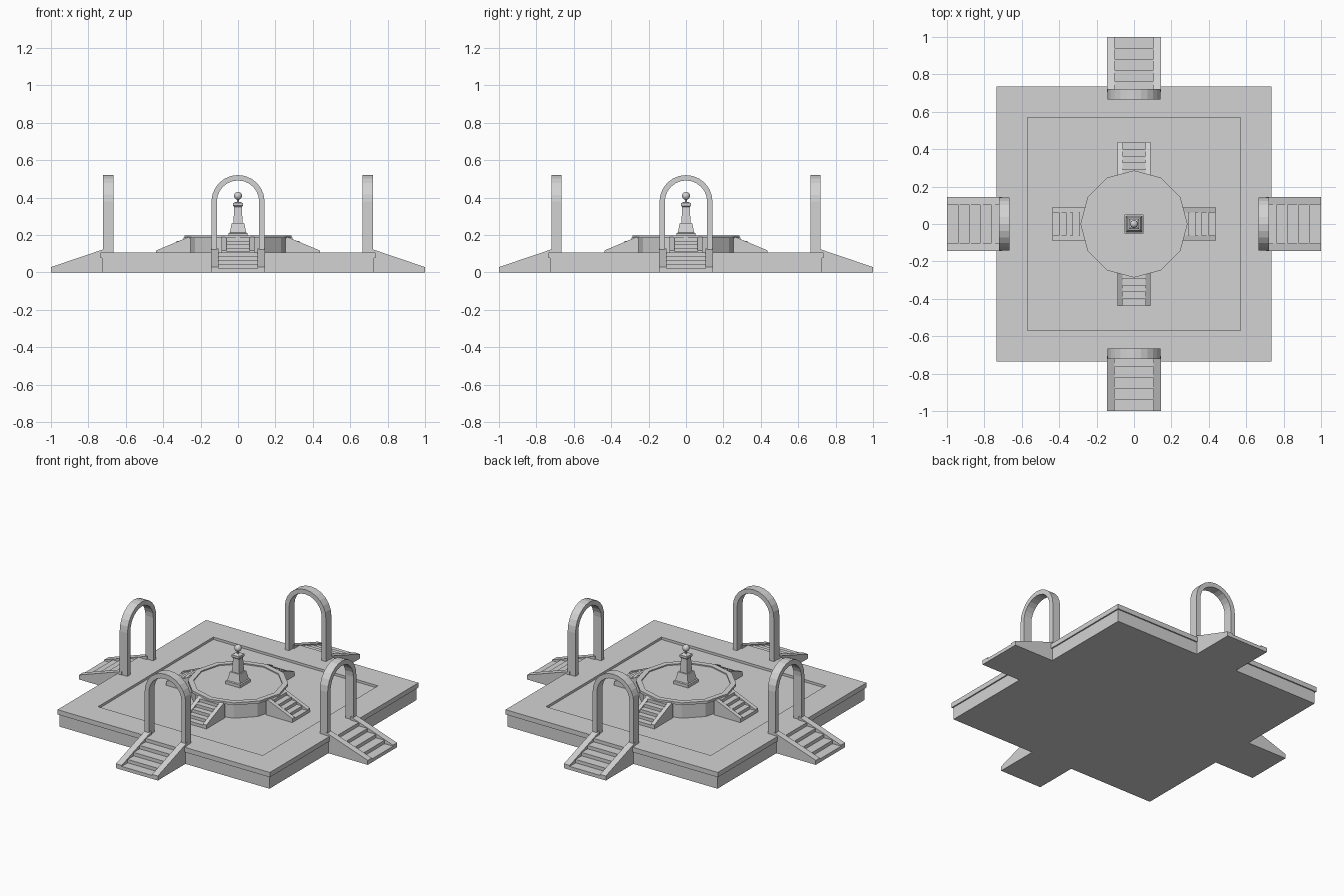
import bpy, bmesh, math
from mathutils import Matrix, Vector

cube = bpy.data.objects.get("Cube")
if cube:
    bpy.data.objects.remove(cube, do_unlink=True)

STONE = (0.65, 0.65, 0.65, 1)
stone = bpy.data.materials.new("grey stone")
stone.use_nodes = True
stone.diffuse_color = STONE
stone.node_tree.nodes["Principled BSDF"].inputs["Base Color"].default_value = STONE


def finish(name, bm, turn=0):
    bmesh.ops.recalc_face_normals(bm, faces=bm.faces)
    bm.transform(Matrix.Rotation(turn, 4, 'Z'))
    mesh = bpy.data.meshes.new(name)
    bm.to_mesh(mesh)
    bm.free()
    mesh.materials.append(stone)
    obj = bpy.data.objects.new(name, mesh)
    bpy.context.collection.objects.link(obj)
    return obj


def stack(name, sides, rings):
    """Closed solid from regular polygon rings (radius, z); squares use half-widths."""
    bm = bmesh.new()
    grow, spin = (math.sqrt(2), math.pi / 4) if sides == 4 else (1, 0)
    loops = []
    for r, z in rings:
        angles = [spin + math.tau * i / sides for i in range(sides)]
        loops.append([bm.verts.new((r * grow * math.cos(a), r * grow * math.sin(a), z))
                      for a in angles])
    for low, high in zip(loops, loops[1:]):
        for i in range(sides):
            j = (i + 1) % sides
            bm.faces.new((low[i], low[j], high[j], high[i]))
    bm.faces.new(loops[0])
    bm.faces.new(loops[-1])
    return finish(name, bm)


def extrude(bm, points, offset):
    """Prism from a closed outline moved along offset."""
    face = bm.faces.new([bm.verts.new(p) for p in points])
    new = bmesh.ops.extrude_face_region(bm, geom=[face])["geom"]
    bmesh.ops.translate(bm, vec=Vector(offset),
                        verts=[v for v in new if isinstance(v, bmesh.types.BMVert)])


def stairs(name, turn, outer, inner, floor, toe, top, stringer_top, half, rail, steps):
    """Stepped flight between two sloping side walls, running towards -y."""
    bm = bmesh.new()
    for x in (-half, half - rail):
        extrude(bm, [(x, -outer, floor), (x, -outer, toe), (x, -inner, stringer_top),
                     (x, -inner, floor)], (rail, 0, 0))
    w = half - rail
    run, rise = (outer - inner) / steps, (top - floor) / steps
    outline = [(-w, -inner, floor), (-w, -outer, floor)]
    for i in range(steps):
        z = floor + rise * (i + 1)
        outline += [(-w, -outer + run * i, z), (-w, -outer + run * (i + 1), z)]
    extrude(bm, outline, (2 * w, 0, 0))
    return finish(name, bm, turn)


def arch(name, turn):
    """Round-topped gateway standing at the head of the outer stairs."""
    bm = bmesh.new()
    outer, inner, spring, foot, front = 0.142, 0.113, 0.378, 0.1, -0.72

    def half_round(r):
        arc = [(r * math.cos(math.pi * i / 12), front, spring + r * math.sin(math.pi * i / 12))
               for i in range(13)]
        return [(r, front, foot)] + arc + [(-r, front, foot)]
    extrude(bm, half_round(outer) + half_round(inner)[::-1], (0, 0.054, 0))
    return finish(name, bm, turn)


# Square terrace with a lip and a sunken court
FLOOR = 0.092
stack("terrace", 4, [(0.727, 0), (0.727, 0.077), (0.735, 0.077), (0.735, 0.107),
                     (0.57, 0.107), (0.57, FLOOR)])

# Twelve-sided dais with a rim
stack("dais", 12, [(0.265, FLOOR), (0.265, 0.183), (0.286, 0.183), (0.286, 0.198),
                   (0.253, 0.198), (0.253, 0.191)])

# Flights of stairs and gateways on all four sides
for i, side in enumerate(("front", "left", "back", "right")):
    turn = i * math.pi / 2
    stairs(side + "_outer_stairs", turn, 1.0, 0.705, 0, 0.028, 0.107, 0.128, 0.145, 0.04, 5)
    stairs(side + "_inner_stairs", turn, 0.437, 0.255, FLOOR, 0.117, 0.186, 0.193, 0.087, 0.025, 5)
    arch(side + "_arch", turn)

# Monument in the middle: stepped pedestal, tapering column and cap
stack("pedestal", 4, [(0.051, 0.188), (0.051, 0.209), (0.044, 0.212), (0.033, 0.264)])
stack("column", 4, [(0.025, 0.26), (0.02, 0.352)])
stack("column_cap", 4, [(0.02, 0.35), (0.026, 0.356), (0.026, 0.37), (0.014, 0.376)])
stack("ball_neck", 8, [(0.006, 0.37), (0.006, 0.395)])

# Ball on top
ball = bmesh.new()
bmesh.ops.create_uvsphere(ball, u_segments=16, v_segments=10, radius=0.021,
                          matrix=Matrix.Translation((0, 0, 0.409)))
for f in ball.faces:
    f.smooth = True
finish("ball", ball)
